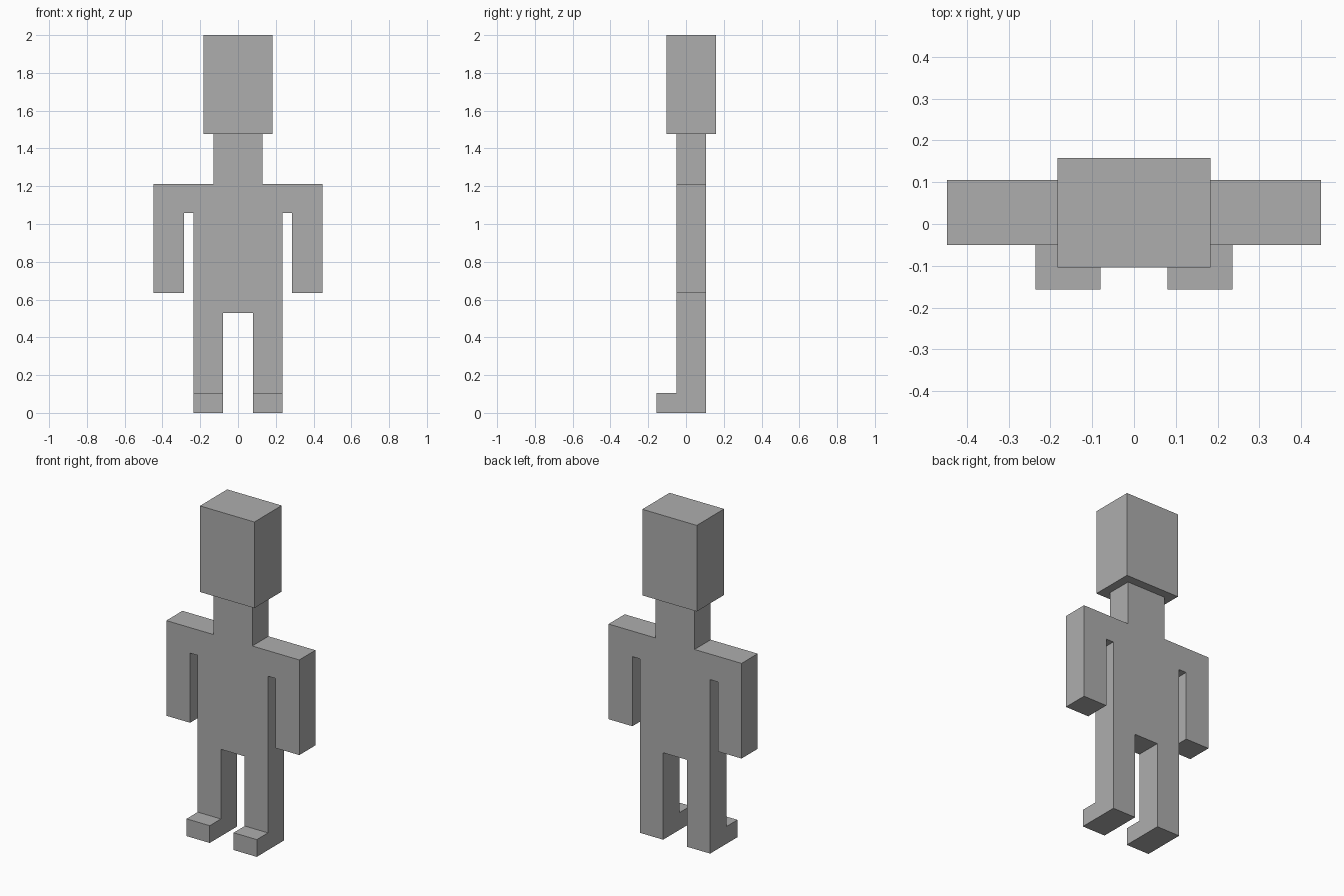
import bpy
import bmesh

default = bpy.data.objects.get("Cube")
if default:
    bpy.data.objects.remove(default, do_unlink=True)

# Single flat colour
grey = bpy.data.materials.new("plain grey")
grey.use_nodes = True
colour = (0.42, 0.42, 0.42, 1.0)
grey.diffuse_color = colour
grey.node_tree.nodes["Principled BSDF"].inputs["Base Color"].default_value = colour

# Shared levels
FRONT, BACK = -0.05, 0.105
LEG_IN, LEG_OUT = 0.08, 0.236
NECK_TOP = 1.477


def prism(name, outline, front, back, open_back=False):
    """Extrude an (x, z) outline from front to back along y."""
    bm = bmesh.new()
    face = bm.faces.new([bm.verts.new((x, front, z)) for x, z in outline])
    result = bmesh.ops.extrude_face_region(bm, geom=[face], use_keep_orig=True)
    moved = [g for g in result["geom"] if isinstance(g, bmesh.types.BMVert)]
    bmesh.ops.translate(bm, vec=(0, back - front, 0), verts=moved)
    bmesh.ops.recalc_face_normals(bm, faces=bm.faces)
    if open_back:
        hidden = [f for f in bm.faces if all(v in moved for v in f.verts)]
        bmesh.ops.delete(bm, geom=hidden, context="FACES_ONLY")
    mesh = bpy.data.meshes.new(name)
    bm.to_mesh(mesh)
    bm.free()
    mesh.materials.append(grey)
    obj = bpy.data.objects.new(name, mesh)
    bpy.context.collection.objects.link(obj)
    return obj


def rectangle(x0, x1, z0, z1):
    return [(x0, z0), (x1, z0), (x1, z1), (x0, z1)]


# Body: neck, shoulders, arms, torso and legs in one mirrored outline
half = [
    (LEG_IN, 0.528), (LEG_IN, 0), (LEG_OUT, 0), (LEG_OUT, 1.057),
    (0.287, 1.057), (0.287, 0.634), (0.447, 0.634), (0.447, 1.212),
    (0.131, 1.212), (0.131, NECK_TOP),
]
prism("body", half + [(-x, z) for x, z in reversed(half)], FRONT, BACK)

# Head block
prism("head", rectangle(-0.183, 0.183, NECK_TOP, 2.0), -0.104, 0.158)

# Toes in front of each leg
prism("left_foot", rectangle(LEG_IN, LEG_OUT, 0, 0.105), -0.157, FRONT, True)
prism("right_foot", rectangle(-LEG_OUT, -LEG_IN, 0, 0.105), -0.157, FRONT, True)
